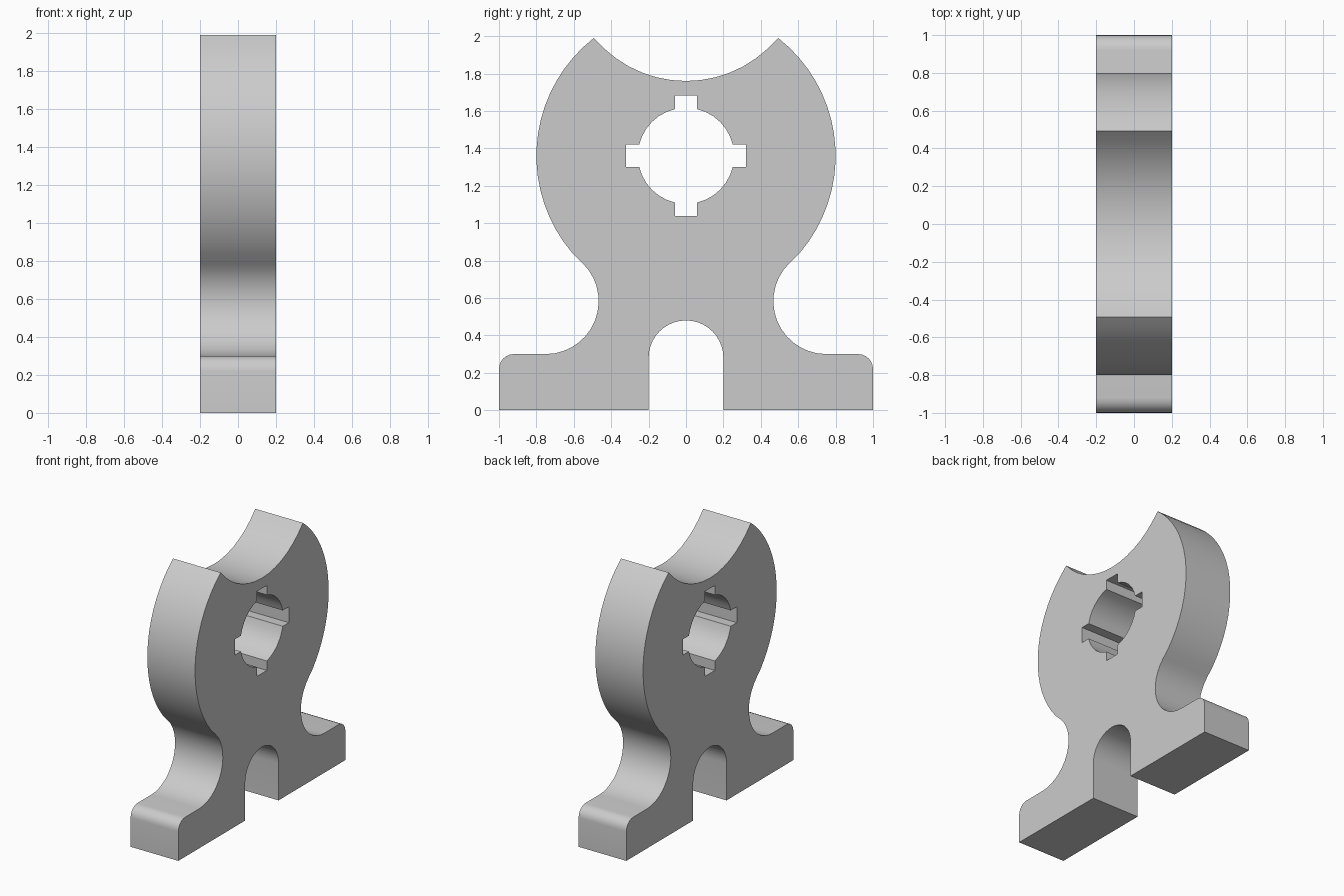
import bpy, bmesh
from math import radians, degrees, atan2, sin, cos, asin, pi

if "Cube" in bpy.data.objects:
    bpy.data.objects.remove(bpy.data.objects["Cube"])


def arc(cy, cz, r, a0, a1, n):
    """Points on an arc in the YZ plane, angles in degrees."""
    return [(cy + r * cos(radians(a0 + (a1 - a0) * i / n)),
             cz + r * sin(radians(a0 + (a1 - a0) * i / n))) for i in range(n + 1)]


HALF_T = 0.2               # half thickness along x
HEAD_Z, HEAD_R = 1.36, 0.8
WAIST_Y, WAIST_Z, WAIST_R = 0.75, 0.583, 0.283

# Right half of the outline: slot, foot, waist fillet, round head, top notch
waist_end = degrees(atan2(HEAD_Z - WAIST_Z, -WAIST_Y))
half = arc(0, 0.28, 0.2, 90, 0, 10)
half += [(0.2, 0), (1, 0)]
half += arc(0.92, 0.22, 0.08, 0, 90, 6)
half += arc(WAIST_Y, WAIST_Z, WAIST_R, 270, waist_end, 14)
half += arc(0, HEAD_Z, HEAD_R, waist_end - 180, 52.0, 18)[1:]
half += arc(0, 2.397, 0.637, -39.7, -90, 7)[1:]
outline = half + [(-y, z) for y, z in half[-2:0:-1]]

# Round bore with four square keyways
BORE_R, KEY_W, KEY_R = 0.257, 0.06, 0.322
edge = degrees(asin(KEY_W / BORE_R))
quarter = [(KEY_R, -KEY_W), (KEY_R, KEY_W)] + arc(0, 0, BORE_R, edge, 90 - edge, 6)
bore = []
for k in range(4):
    c, s = cos(k * pi / 2), sin(k * pi / 2)
    bore += [(y * c - z * s, HEAD_Z + y * s + z * c) for y, z in quarter]

# Fill the profile and extrude it through the thickness
bm = bmesh.new()
edges = []
for loop in (outline, bore):
    vs = [bm.verts.new((-HALF_T, y, z)) for y, z in loop]
    edges += [bm.edges.new((vs[i - 1], vs[i])) for i in range(len(vs))]
bmesh.ops.triangle_fill(bm, edges=edges, use_beauty=True, normal=(1, 0, 0))
ext = bmesh.ops.extrude_face_region(bm, geom=bm.faces[:], use_keep_orig=True)
moved = [g for g in ext["geom"] if isinstance(g, bmesh.types.BMVert)]
bmesh.ops.translate(bm, verts=moved, vec=(2 * HALF_T, 0, 0))
bmesh.ops.recalc_face_normals(bm, faces=bm.faces[:])

mesh = bpy.data.meshes.new("keyed_bracket")
bm.to_mesh(mesh)
bm.free()
bracket = bpy.data.objects.new("keyed_bracket", mesh)
bpy.context.collection.objects.link(bracket)

# Smooth curved walls, crisp corners
bpy.context.view_layer.objects.active = bracket
bracket.select_set(True)
bpy.ops.object.shade_smooth_by_angle(angle=radians(30))
